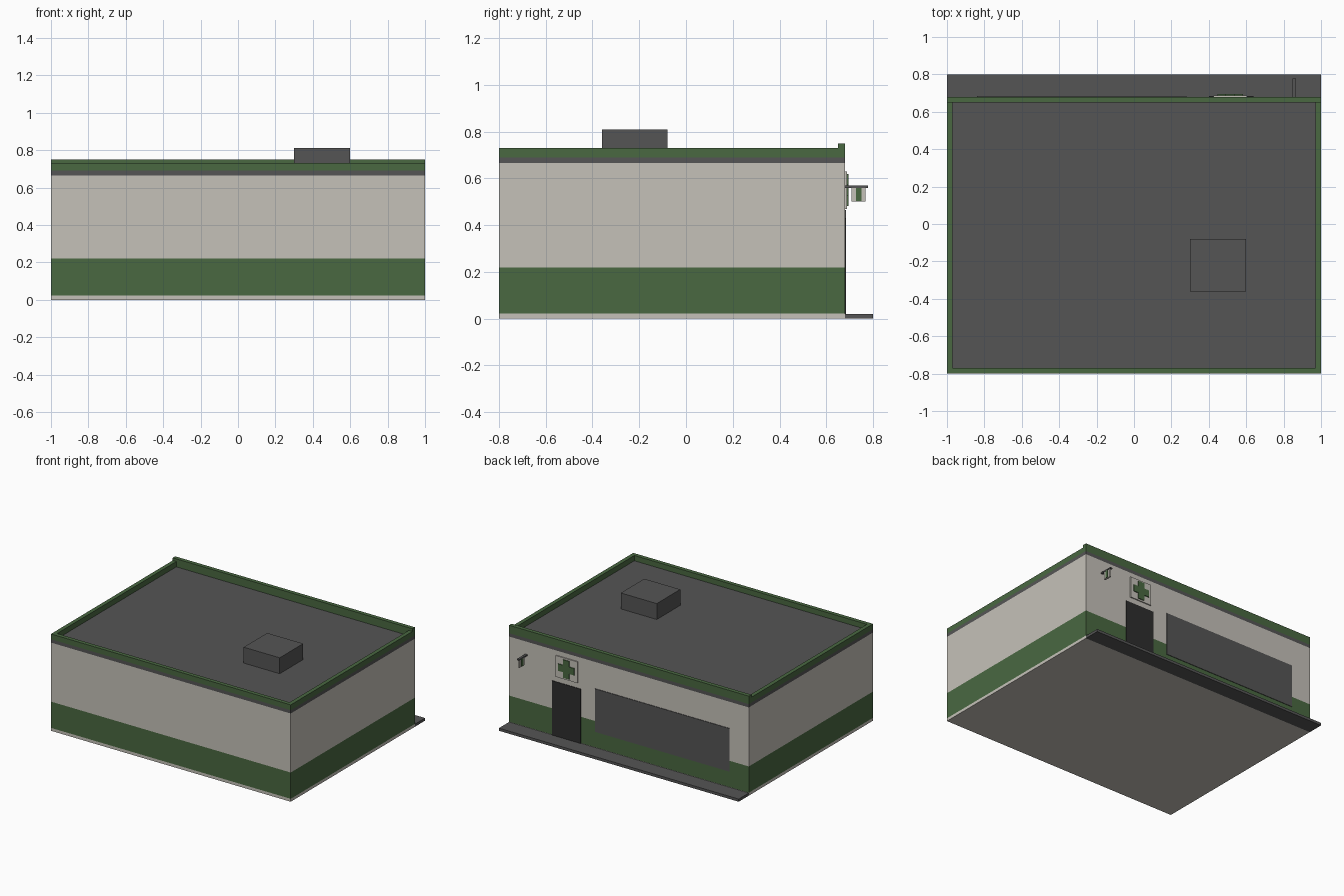
import bpy, bmesh

cube = bpy.data.objects.get("Cube")
if cube:
    bpy.data.objects.remove(cube, do_unlink=True)


def material(name, r, g, b):
    m = bpy.data.materials.new(name)
    m.use_nodes = True
    m.diffuse_color = (r, g, b, 1)
    m.node_tree.nodes["Principled BSDF"].inputs["Base Color"].default_value = (r, g, b, 1)
    return m


BEIGE = material("beige plaster", 0.56, 0.535, 0.485)
GREEN = material("dark green", 0.067, 0.138, 0.053)
GREY = material("dark grey", 0.091, 0.091, 0.091)
BLACK = material("door black", 0.027, 0.027, 0.027)


def finish(name, bm, *mats):
    bmesh.ops.recalc_face_normals(bm, faces=bm.faces[:])
    me = bpy.data.meshes.new(name)
    bm.to_mesh(me)
    bm.free()
    for m in mats:
        me.materials.append(m)
    ob = bpy.data.objects.new(name, me)
    bpy.context.collection.objects.link(ob)
    return ob


def box_mesh(xs, ys, zs):
    bm = bmesh.new()
    bmesh.ops.create_cube(bm, size=1)
    for v in bm.verts:
        v.co = [span[0] if c < 0 else span[1] for c, span in zip(v.co, (xs, ys, zs))]
    return bm


def box(name, mat, xs, ys, zs):
    return finish(name, box_mesh(xs, ys, zs), mat)


def cross(name, mat, cx, cz, reach, arm, y, depth):
    # Plus-shaped outline, traced one quadrant at a time, then extruded
    bm = bmesh.new()
    pts = []
    c, s = 1, 0
    for _ in range(4):
        for px, pz in ((reach, -arm), (reach, arm), (arm, arm)):
            pts.append((cx + c * px - s * pz, y, cz + s * px + c * pz))
        c, s = -s, c
    face = bm.faces.new([bm.verts.new(p) for p in pts])
    out = bmesh.ops.extrude_face_region(bm, geom=[face])
    for v in out["geom"]:
        if isinstance(v, bmesh.types.BMVert):
            v.co.y += depth
    return finish(name, bm, mat)


FRONT, BACK = -0.8, 0.68
ROOF = 0.69

# Walls with a painted green band near the ground
bm = box_mesh((-1, 1), (FRONT, BACK), (0, 0.665))
for z in (0.022, 0.22):
    bmesh.ops.bisect_plane(bm, geom=bm.verts[:] + bm.edges[:] + bm.faces[:],
                           plane_co=(0, 0, z), plane_no=(0, 0, 1))
for f in bm.faces:
    if abs(f.normal.z) < 0.5 and 0.022 < f.calc_center_median().z < 0.22:
        f.material_index = 1
finish("walls", bm, BEIGE, GREEN)

# Roof slab, parapets and roof unit
box("roof_slab", GREY, (-1, 1), (FRONT, BACK), (0.665, ROOF))
box("front_parapet", GREEN, (-1, 1), (FRONT, -0.77), (ROOF, 0.73))
box("back_parapet", GREEN, (-1, 1), (0.65, BACK), (ROOF, 0.75))
for side, xs in (("left", (0.97, 1)), ("right", (-1, -0.97))):
    box(side + "_parapet", GREEN, xs, (-0.77, 0.65), (ROOF, 0.73))
box("roof_unit", GREY, (0.3, 0.6), (-0.36, -0.08), (ROOF, 0.81))

# Pavement, door and shop window
box("pavement", GREY, (-1, 1), (BACK, 0.8), (0, 0.02))
box("door", BLACK, (0.4, 0.64), (BACK, 0.684), (0.02, 0.43))
box("shop_window", GREY, (-0.84, 0.28), (BACK, 0.684), (0.14, 0.465))

# Wall sign with a green cross
box("sign_board", BEIGE, (0.425, 0.605), (BACK, 0.688), (0.47, 0.63))
cross("sign_cross", GREEN, 0.515, 0.55, 0.068, 0.026, 0.688, 0.006)

# Hanging sign on a bracket
box("sign_bracket", GREY, (0.847, 0.865), (BACK, 0.778), (0.56, 0.57))
box("hanging_panel", BEIGE, (0.85, 0.862), (0.708, 0.768), (0.502, 0.56))
box("hanging_panel_stripe", GREEN, (0.847, 0.865), (0.727, 0.75), (0.504, 0.56))
